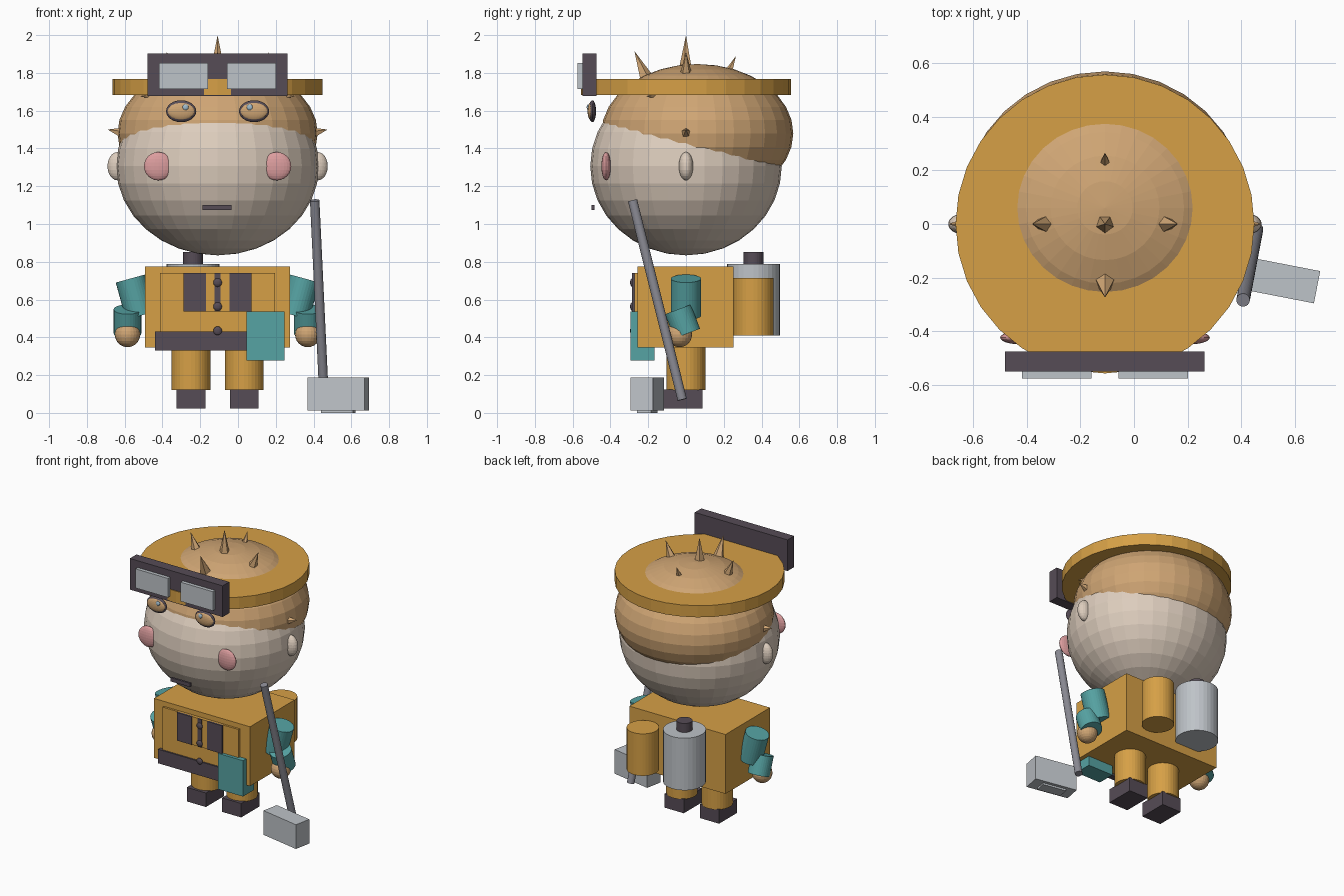
import bpy, math
from mathutils import Vector

if "Cube" in bpy.data.objects:
    bpy.data.objects.remove(bpy.data.objects["Cube"])

CX = -0.108  # x of the figure's mirror plane


def material(name, r, g, b):
    m = bpy.data.materials.new(name)
    lin = [((c / 255 + 0.055) / 1.055) ** 2.4 for c in (r, g, b)]
    m.diffuse_color = (*lin, 1)
    m.use_nodes = True
    m.node_tree.nodes["Principled BSDF"].inputs["Base Color"].default_value = m.diffuse_color
    return m


ORANGE = material("orange cloth", 214, 160, 70)
SKIN = material("pale skin", 221, 205, 189)
TAN = material("tan", 207, 165, 116)
DARK = material("dark plum", 86, 76, 86)
SILVER = material("silver", 190, 195, 200)
TEAL = material("teal", 86, 163, 163)
PINK = material("pink", 220, 157, 158)
STEEL = material("steel grey", 138, 138, 147)
SHINE = material("eye shine", 160, 188, 205)


def finish(name, mat):
    o = bpy.context.object
    o.name = name
    o.data.materials.append(mat)
    return o


def box(name, mat, x, y, z, turn=0):
    """Box from (min, max) ranges, turned about z."""
    r = (x, y, z)
    bpy.ops.mesh.primitive_cube_add(size=1, location=[(a + b) / 2 for a, b in r],
                                    rotation=(0, 0, math.radians(turn)))
    bpy.context.object.scale = [b - a for a, b in r]
    return finish(name, mat)


def ball(name, mat, loc, radii, seg=24, rings=12):
    bpy.ops.mesh.primitive_uv_sphere_add(segments=seg, ring_count=rings, radius=1, location=loc)
    bpy.context.object.scale = radii
    return finish(name, mat)


def rod(name, mat, a, b, r1, r2=None, sides=32):
    """Cylinder or cone from point a to point b."""
    a, b = Vector(a), Vector(b)
    d = b - a
    bpy.ops.mesh.primitive_cone_add(vertices=sides, radius1=r1, radius2=r1 if r2 is None else r2,
                                    depth=d.length, location=(a + b) / 2,
                                    rotation=d.to_track_quat('Z', 'Y').to_euler())
    return finish(name, mat)


def spike(name, a, b, r):
    return rod(name, TAN, a, b, r, 0, 5)


# Head, hair and hat brim
ball("head", SKIN, (CX, 0, 1.306), (0.537, 0.507, 0.472), 32, 16)
ball("hair", TAN, (CX, 0.06, 1.48), (0.53, 0.508, 0.367), 32, 16)
rod("hat_brim", ORANGE, (CX, 0, 1.683), (CX, 0, 1.767), 0.556)

# Spikes along the middle of the hair
spike("top_spike", (CX, 0, 1.78), (CX, 0, 2.0), 0.046)
spike("front_spike", (CX, -0.2, 1.745), (CX, -0.273, 1.915), 0.046)
spike("back_spike", (CX, 0.215, 1.78), (CX, 0.265, 1.89), 0.028)

# Goggles
box("goggle_frame", DARK, (-0.48, 0.262), (-0.549, -0.474), (1.677, 1.902))

# Paired parts
for s, side in ((-1, "left"), (1, "right")):
    def at(dx, y, z):
        return (CX + s * dx, y, z)

    def pair_box(name, mat, dx, w, y, z):
        c = CX + s * dx
        return box(f"{side}_{name}", mat, (c - w / 2, c + w / 2), y, z)

    pair_box("goggle_lens", SILVER, 0.18, 0.258, (-0.574, -0.54), (1.715, 1.853))

    # Side spikes
    spike(f"{side}_upper_spike", at(0.215, 0, 1.775), at(0.271, 0, 1.91), 0.038)
    spike(f"{side}_temple_spike", at(0.5, 0, 1.48), at(0.582, 0, 1.5), 0.032)
    spike(f"{side}_brow_spike", at(0.35, -0.16, 1.685), at(0.41, -0.21, 1.675), 0.025)

    # Face
    ball(f"{side}_ear", SKIN, at(0.53, 0, 1.306), (0.053, 0.038, 0.075))
    ball(f"{side}_cheek", PINK, at(0.314, -0.423, 1.306), (0.076, 0.025, 0.075))
    ball(f"{side}_eye_rim", DARK, at(0.193, -0.496, 1.597), (0.08, 0.02, 0.058))
    ball(f"{side}_iris", TAN, at(0.193, -0.504, 1.597), (0.072, 0.017, 0.046))
    ball(f"{side}_eye_shine", SHINE, at(0.17, -0.517, 1.618), (0.016, 0.009, 0.016), 16, 8)

    # Arms and hands
    rod(f"{side}_upper_arm", TEAL, at(0.462, 0, 0.711), at(0.408, 0, 0.515), 0.08)
    rod(f"{side}_forearm", TEAL, at(0.477, -0.042, 0.548), at(0.477, 0.006, 0.42), 0.073)
    ball(f"{side}_hand", TAN, at(0.477, -0.035, 0.415), (0.067, 0.067, 0.067))

    # Legs and boots
    rod(f"{side}_leg", ORANGE, at(0.141, 0, 0.12), at(0.141, 0, 0.36), 0.103)
    pair_box("boot", DARK, 0.141, 0.153, (-0.12, 0.087), (0.024, 0.125))

    # Dark shirt plates beside the button strip
    pair_box("shirt_plate", DARK, 0.121, 0.118, (-0.286, -0.26), (0.537, 0.74))

box("mouth", DARK, (-0.188, -0.034), (-0.5, -0.485), (1.073, 1.1))

# Body with front panel, button strip, belt and pouch
box("body", ORANGE, (-0.492, 0.276), (-0.257, 0.252), (0.347, 0.776))
box("front_panel", ORANGE, (-0.414, 0.196), (-0.272, -0.25), (0.4, 0.74))
box("button_strip", ORANGE, (-0.17, -0.046), (-0.281, -0.265), (0.537, 0.74))
box("button_band", DARK, (-0.124, -0.092), (-0.285, -0.275), (0.537, 0.74))
for i, z in enumerate((0.69, 0.563, 0.435)):
    ball(f"button_{i + 1}", DARK, (CX, -0.284, z), (0.023, 0.012, 0.023), 16, 8)
box("belt", DARK, (-0.44, 0.224), (-0.283, -0.24), (0.331, 0.432))
box("pouch", TEAL, (0.045, 0.246), (-0.294, -0.167), (0.278, 0.537))

# Back tanks
rod("silver_tank", SILVER, (-0.238, 0.357, 0.41), (-0.238, 0.357, 0.787), 0.14)
rod("tank_cap", DARK, (-0.238, 0.357, 0.78), (-0.238, 0.357, 0.852), 0.052)
rod("orange_tank", ORANGE, (0.095, 0.357, 0.41), (0.095, 0.357, 0.713), 0.106)

# Hammer
rod("hammer_shaft", STEEL, (0.406, -0.283, 1.125), (0.456, -0.02, 0.07), 0.025)
box("hammer_head", SILVER, (0.378, 0.684), (-0.267, -0.145), (0.013, 0.188), -11)
box("hammer_base", SILVER, (0.445, 0.617), (-0.245, -0.167), (0.0, 0.02), -11)
